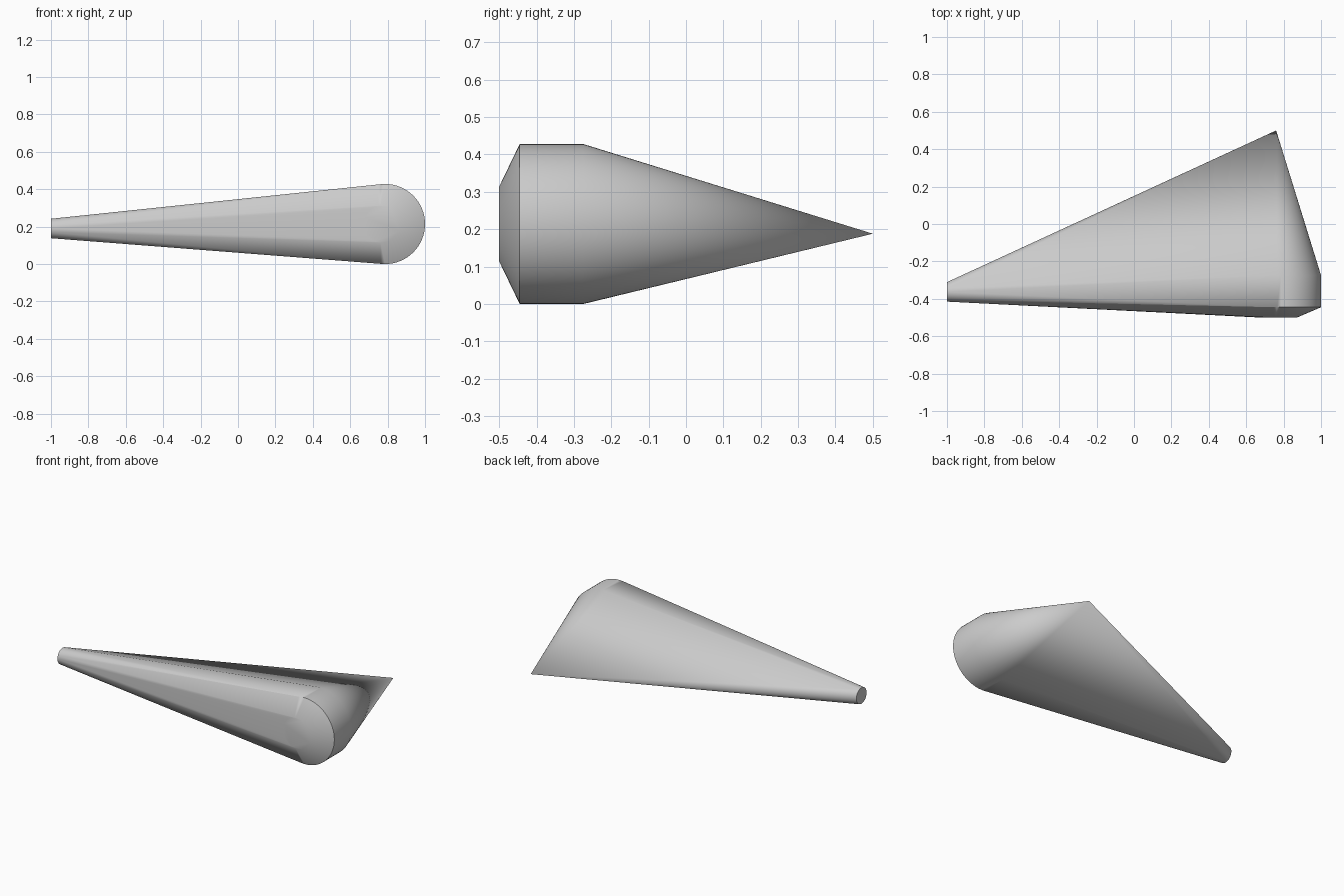
import bpy, bmesh, math
from mathutils import Vector

cube = bpy.data.objects.get("Cube")
if cube:
    bpy.data.objects.remove(cube, do_unlink=True)

grey = bpy.data.materials.new("light grey")
grey.use_nodes = True
colour = (0.6, 0.6, 0.6, 1)
grey.diffuse_color = colour
grey.node_tree.nodes["Principled BSDF"].inputs["Base Color"].default_value = colour


def ring(bm, centre, radius, u, v, count=64):
    """Add a circle of points in the plane spanned by u and v."""
    for i in range(count):
        a = 2 * math.pi * i / count
        offset = Vector(u) * math.cos(a) + Vector(v) * math.sin(a)
        bm.verts.new(Vector(centre) + offset * radius)


X, Y, Z = (1, 0, 0), (0, 1, 0), (0, 0, 1)
bm = bmesh.new()

# Rounded head: a short cylinder with a bevelled front
ring(bm, (0.786, -0.275, 0.214), 0.214, X, Z)
ring(bm, (0.786, -0.445, 0.214), 0.214, X, Z)
ring(bm, (0.772, -0.5, 0.214), 0.1, X, Z)

# Narrow round tip
ring(bm, (-1, -0.363, 0.19), 0.052, Y, Z, 32)

# Pointed rear corner
bm.verts.new((0.76, 0.5, 0.188))

# Wrap the sections in one taut skin
hull = bmesh.ops.convex_hull(bm, input=bm.verts[:])
inside = [v for v in bm.verts if not v.link_faces]
bmesh.ops.delete(bm, geom=inside, context="VERTS")
bmesh.ops.dissolve_limit(bm, angle_limit=math.radians(0.2),
                         verts=bm.verts[:], edges=bm.edges[:])
bmesh.ops.recalc_face_normals(bm, faces=bm.faces[:])

mesh = bpy.data.meshes.new("tapered_body")
bm.to_mesh(mesh)
bm.free()
body = bpy.data.objects.new("tapered_body", mesh)
bpy.context.collection.objects.link(body)
mesh.materials.append(grey)

# Smooth curved surfaces while keeping the rims crisp
bpy.ops.object.select_all(action="DESELECT")
body.select_set(True)
bpy.context.view_layer.objects.active = body
bpy.ops.object.shade_smooth_by_angle(angle=math.radians(30))
